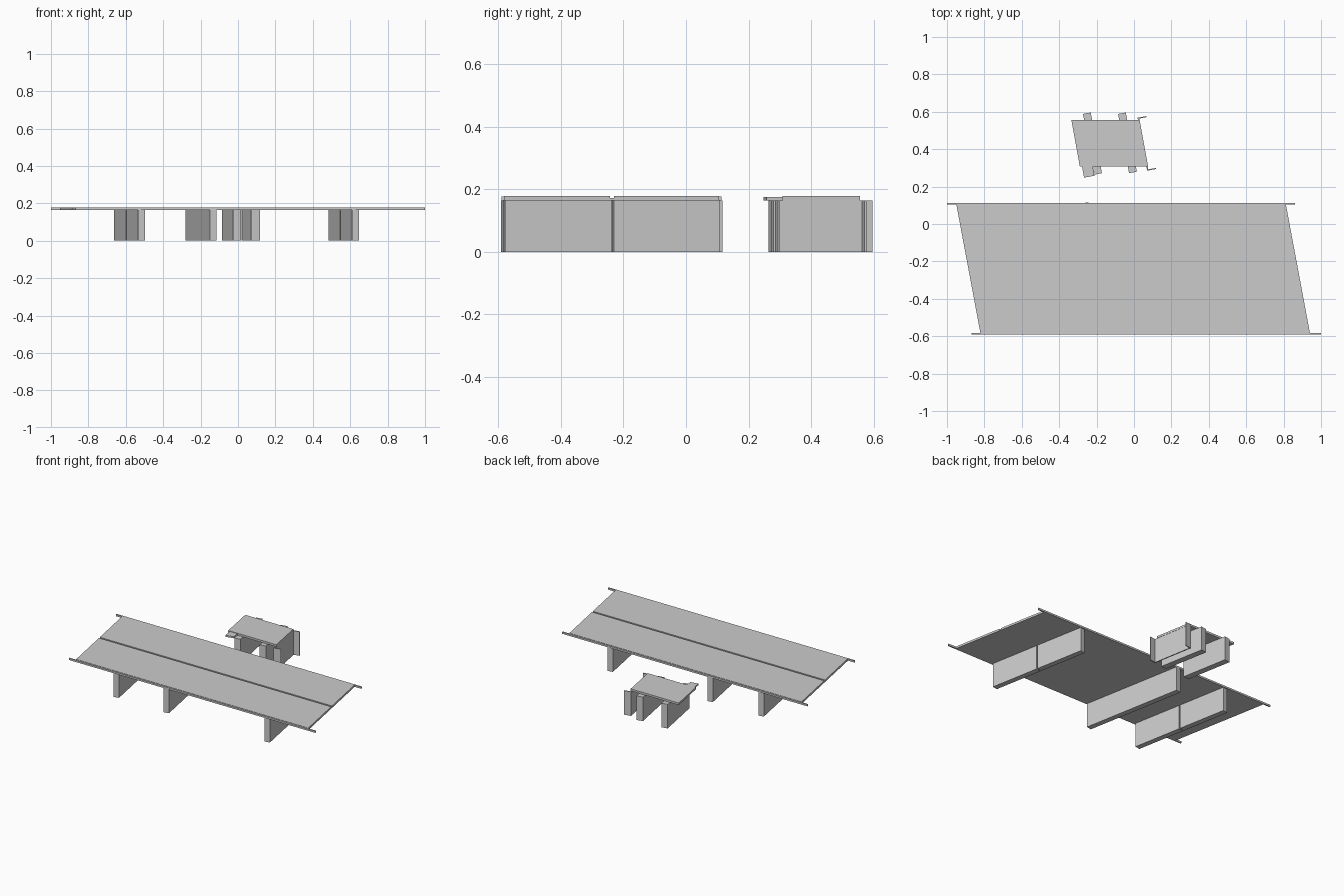
import bpy, math
from mathutils import Vector

if "Cube" in bpy.data.objects:
    bpy.data.objects.remove(bpy.data.objects["Cube"])

SKEW = math.radians(10.5)
Z_PIER, Z_TOP = 0.165, 0.179


def prism(name, pts, z0, z1):
    """Extrude a counter-clockwise plan outline between two heights."""
    n = len(pts)
    verts = [(x, y, z0) for x, y in pts] + [(x, y, z1) for x, y in pts]
    faces = [tuple(reversed(range(n))), tuple(range(n, 2 * n))]
    faces += [(i, (i + 1) % n, (i + 1) % n + n, i + n) for i in range(n)]
    mesh = bpy.data.meshes.new(name)
    mesh.from_pydata(verts, [], faces)
    ob = bpy.data.objects.new(name, mesh)
    bpy.context.collection.objects.link(ob)
    return ob


def wall(name, a, b, thick, z0=0.0, z1=Z_PIER):
    """Straight wall of given thickness along the plan line a-b."""
    a, b = Vector(a), Vector(b)
    d = (b - a).normalized()
    n = Vector((-d.y, d.x)) * thick / 2
    return prism(name, [a - n, b - n, b + n, a + n], z0, z1)


def pier(name, cx, cy, half, thick=0.037, start=-1.0, end=1.0):
    """Skewed pier; start/end select a part of its length."""
    c = Vector((cx, cy))
    d = Vector((math.sin(SKEW), -math.cos(SKEW))) * half
    return wall(name, c + d * start, c + d * end, thick)


def skew_slab(name, x0, x1, y0, y1, z0, z1, yref, slope):
    """Slab with straight front/back and skewed ends; x0,x1 given at yref."""
    f = lambda x, y: (x - slope * (y - yref), y)
    return prism(name, [f(x0, y0), f(x1, y0), f(x1, y1), f(x0, y1)], z0, z1)


# main deck: two slabs with a recessed joint between them
S = 0.187
skew_slab("deck_front", -0.95, 0.812, -0.582, -0.243, Z_PIER, Z_TOP, 0.105, S)
skew_slab("deck_back", -0.95, 0.812, -0.231, 0.105, Z_PIER, Z_TOP, 0.105, S)
skew_slab("deck_joint", -0.95, 0.812, -0.243, -0.231, Z_PIER, 0.173, 0.105, S)

# edge beams running past the deck ends
wall("edge_beam_front", (-0.87, -0.586), (1.0, -0.586), 0.009, Z_PIER, 0.177)
wall("edge_beam_back", (-1.0, 0.109), (0.86, 0.109), 0.009, Z_PIER, 0.177)

# main piers: outer ones split in the middle, centre one continuous
for label, x in (("left", -0.58), ("right", 0.565)):
    pier(f"pier_{label}_back", x, -0.238, 0.35, end=-0.012)
    pier(f"pier_{label}_front", x, -0.238, 0.35, start=0.012)
pier("pier_centre", -0.197, -0.238, 0.357)

# small deck with its two piers and corner plate
skew_slab("small_deck", -0.335, 0.03, 0.308, 0.557, Z_PIER, Z_TOP, 0.557, 0.182)
pier("small_pier_left", -0.222, 0.43, 0.165, 0.042)
pier("small_pier_right", -0.035, 0.434, 0.161, 0.042)
prism("corner_plate", [(-0.267, 0.248), (-0.212, 0.258),
                       (-0.221, 0.309), (-0.278, 0.309)], Z_PIER, 0.176)

# abutment on the right: thin wall with two wing walls
wall("abutment_wall", (0.024, 0.565), (0.073, 0.29), 0.007)
wall("wing_wall_back", (0.019, 0.565), (0.066, 0.574), 0.006)
wall("wing_wall_front", (0.069, 0.288), (0.118, 0.297), 0.006)
